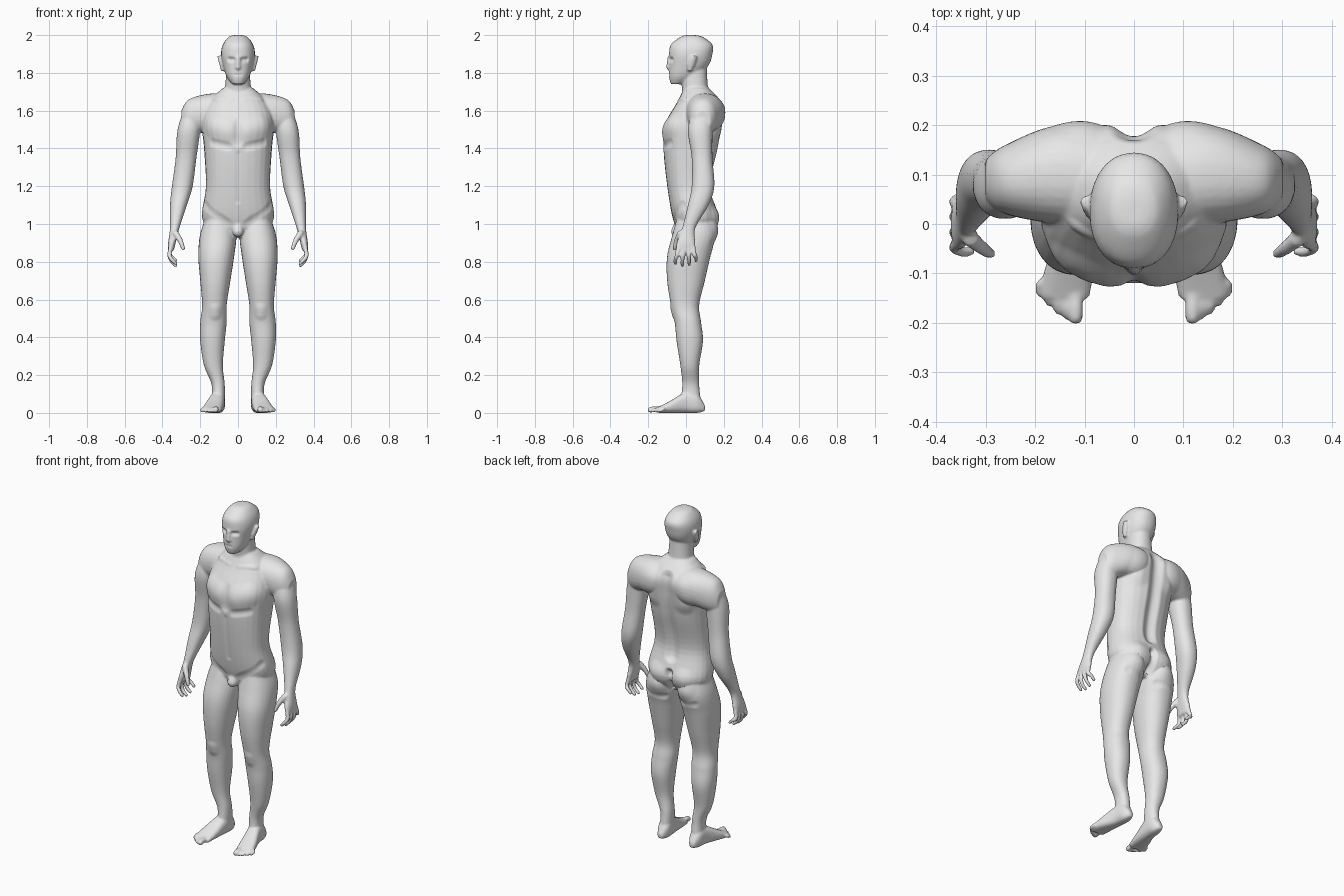
import bpy
import bmesh
import math
from mathutils import Vector

if "Cube" in bpy.data.objects:
    bpy.data.objects.remove(bpy.data.objects["Cube"])

SIDES = (1, -1)
bm = bmesh.new()


def spline(rows, steps=6):
    """Interpolate profile rows smoothly."""
    result = []
    for i in range(len(rows) - 1):
        before, start = rows[max(i - 1, 0)], rows[i]
        end, after = rows[i + 1], rows[min(i + 2, len(rows) - 1)]
        for k in range(steps):
            t = k / steps
            result.append([
                q + t * (r - p) / 2
                + t * t * (p - 2.5 * q + 2 * r - s / 2)
                + t ** 3 * (1.5 * (q - r) + (s - p) / 2)
                for p, q, r, s in zip(before, start, end, after)])
    result.append(list(rows[-1]))
    return result


def rounded(value, power):
    """Soften a sine or cosine toward a rounded box."""
    return math.copysign(abs(value) ** (2 / power), value)


def loft(rows, axis="z", sides=SIDES, power=2.2, count=28):
    """Skin rounded sections; each row is position, then two extents."""
    for side in sides:
        rings = []
        for pos, a_min, a_max, b_min, b_max in spline(rows):
            ring = []
            for k in range(count):
                angle = math.tau * k / count
                across = rounded(math.cos(angle), power)
                along = rounded(math.sin(angle), power)
                a = (a_min + a_max + across * (a_max - a_min)) / 2
                b = (b_min + b_max + along * (b_max - b_min)) / 2
                x, y, z = {"z": (a, b, pos), "y": (a, pos, b),
                           "x": (pos, a, b)}[axis]
                ring.append(bm.verts.new((x * side, y, z)))
            rings.append(ring)
        for low, high in zip(rings, rings[1:]):
            for k in range(count):
                n = (k + 1) % count
                bm.faces.new((low[k], low[n], high[n], high[k]))
        bm.faces.new(rings[0][::-1])
        bm.faces.new(rings[-1])


def centred(rows, power=2.2):
    """Loft a part that straddles the middle, from half widths."""
    loft([(z, -width, width, front, back) for z, width, front, back in rows],
         sides=(1,), power=power)


def ball_chain(points, start, end, sides=SIDES):
    """Rounded tapering rod along a smooth path."""
    path = spline(points)
    for side in sides:
        for i, (x, y, z) in enumerate(path):
            taper = i / (len(path) - 1)
            ball = bmesh.ops.create_icosphere(
                bm, subdivisions=2, radius=start + (end - start) * taper)
            bmesh.ops.translate(bm, verts=ball["verts"],
                                vec=(x * side, y, z))


# Torso
centred([(.93, .12, -.03, .11), (1.03, .19, -.07, .17),
         (1.2, .17, -.1, .13), (1.4, .18, -.12, .17),
         (1.53, .19, -.11, .19), (1.64, .16, -.05, .19),
         (1.72, .08, -.01, .12)], power=2.4)
ball_chain([(0, -.03, .99), (0, -.05, .96)], .035, .03, sides=(1,))

# Shoulders
loft([(.02, 0, .18, 1.5, 1.69), (.15, 0, .2, 1.49, 1.69),
      (.26, .02, .16, 1.47, 1.66), (.3, .05, .13, 1.49, 1.6)], axis="x")

# Neck
centred([(1.62, .08, -.01, .16), (1.7, .07, -.02, .12),
         (1.84, .06, -.03, .11)])

# Head
centred([(1.74, .03, -.08, -.02), (1.78, .06, -.09, .06),
         (1.84, .08, -.09, .12), (1.9, .09, -.09, .14),
         (1.95, .08, -.08, .14), (1.99, .05, -.03, .09),
         (2, .02, 0, .05)])

# Nose
ball_chain([(0, -.09, 1.88), (0, -.09, 1.83)], .01, .015, sides=(1,))

# Ears
loft([(1.81, .07, .09, .01, .03), (1.85, .08, .1, .01, .05),
      (1.89, .08, .11, .03, .06)])

# Arms, running down into the palms
loft([(1.62, .2, .28, .04, .14), (1.5, .2, .32, .01, .14),
      (1.35, .22, .33, .03, .14), (1.2, .24, .35, .03, .15),
      (1.1, .27, .36, .01, .12), (.98, .31, .36, -.02, .05),
      (.9, .33, .37, -.05, .05), (.86, .34, .37, -.05, .05)])

# Fingers, fanned from index to little and curling inward
for i in range(4):
    root = .026 * i - .04
    tip = root * 1.4
    low = .78 + .008 * (i - 1.2) ** 2
    ball_chain([(.355, root, .88), (.363, (root + tip) / 2, .835),
                (.35, tip, low + .02), (.33, tip, low)], .013, .01)

# Thumbs
ball_chain([(.33, -.03, .95), (.305, -.05, .91), (.29, -.06, .87)],
           .018, .011)

# Legs
loft([(1.06, .05, .16, -.04, .13), (.95, .01, .2, -.07, .16),
      (.83, .02, .21, -.1, .13), (.7, .04, .2, -.1, .1),
      (.57, .06, .19, -.08, .07), (.48, .06, .2, -.06, .08),
      (.38, .07, .2, -.05, .09), (.25, .08, .18, -.03, .07),
      (.15, .07, .14, -.02, .07), (.05, .07, .14, -.03, .08)])

# Feet
loft([(.1, .09, .12, .01, .04), (.06, .07, .14, 0, .1),
      (0, .07, .15, 0, .11), (-.09, .08, .18, 0, .06),
      (-.15, .09, .19, 0, .03)], axis="y", power=2.6)

# Toes, stepping back from the big toe
for i in range(5):
    size = .009 if i else .016
    x = .118 + .018 * i
    reach = .003 * i * i - .188
    ball_chain([(x * .85 + .018, -.12, .02), (x, reach + .02, .02),
                (x, reach, size)], size, size)

# Fuse all parts into one skin
bmesh.ops.recalc_face_normals(bm, faces=bm.faces)
rough = bpy.data.meshes.new("rough_body")
bm.to_mesh(rough)
bm.free()
body = bpy.data.objects.new("body", rough)
bpy.context.collection.objects.link(body)
fuse = body.modifiers.new("fuse", "REMESH")
fuse.mode = "VOXEL"
fuse.voxel_size = .006
relax = body.modifiers.new("relax", "SMOOTH")
relax.iterations = 5
bpy.context.view_layer.update()
graph = bpy.context.evaluated_depsgraph_get()
skin = bpy.data.meshes.new_from_object(body.evaluated_get(graph))
body.modifiers.clear()
body.data = skin
bpy.data.meshes.remove(rough)
skin.name = "body"

# Anatomy strokes on both sides: start, end, radius, push
STROKES = (
    ((.03, -.09, 1.87), (.05, -.08, 1.87), .02, -.012),   # eye socket
    ((0, -.09, 1.79), (.02, -.09, 1.79), .01, -.003),     # mouth
    ((.06, -.11, 1.5), (.12, -.08, 1.52), .08, .012),     # chest
    ((0, -.12, 1.58), (0, -.12, 1.43), .03, -.007),       # breastbone
    ((.05, -.12, 1.41), (.14, -.09, 1.43), .03, -.007),   # under chest
    ((.03, -.03, 1.65), (.18, .01, 1.67), .02, .005),     # collarbone
    ((0, -.12, 1.37), (0, -.09, 1.12), .02, -.004),       # midline
    ((.05, -.07, 1), (.17, -.02, 1.1), .03, -.006),       # groin fold
    ((0, .19, 1.64), (0, .13, 1.15), .05, -.02),          # spine
    ((.09, .19, 1.6), (.11, .18, 1.5), .08, .012),        # shoulder blade
    ((.09, .16, 1.03), (.09, .15, .98), .08, .014),       # buttock
    ((0, .17, 1.06), (0, .12, .93), .03, -.03),           # cleft
    ((.05, .13, .89), (.15, .13, .9), .03, -.007),        # buttock fold
    ((.12, -.07, .55), (.12, -.07, .52), .04, .006),      # kneecap
)


def push_at(point):
    """Sum of the strokes' soft pushes at a point."""
    total = 0
    for start, end, radius, push in STROKES:
        a, b = Vector(start), Vector(end)
        t = (point - a).dot(b - a) / (b - a).length_squared
        gap = (point - a.lerp(b, min(max(t, 0), 1))).length / radius
        if gap < 1:
            total += push * (1 - gap * gap) ** 2
    return total


moves = [vert.normal * push_at(Vector((abs(vert.co.x), vert.co.y, vert.co.z)))
         for vert in skin.vertices]
for vert, move in zip(skin.vertices, moves):
    vert.co += move
skin.shade_smooth()

# Plain grey surface
COLOUR = (.8, .8, .8, 1)
grey = bpy.data.materials.new("plain_grey")
grey.use_nodes = True
grey.diffuse_color = COLOUR
grey.node_tree.nodes["Principled BSDF"].inputs["Base Color"].default_value = COLOUR
skin.materials.clear()
skin.materials.append(grey)
